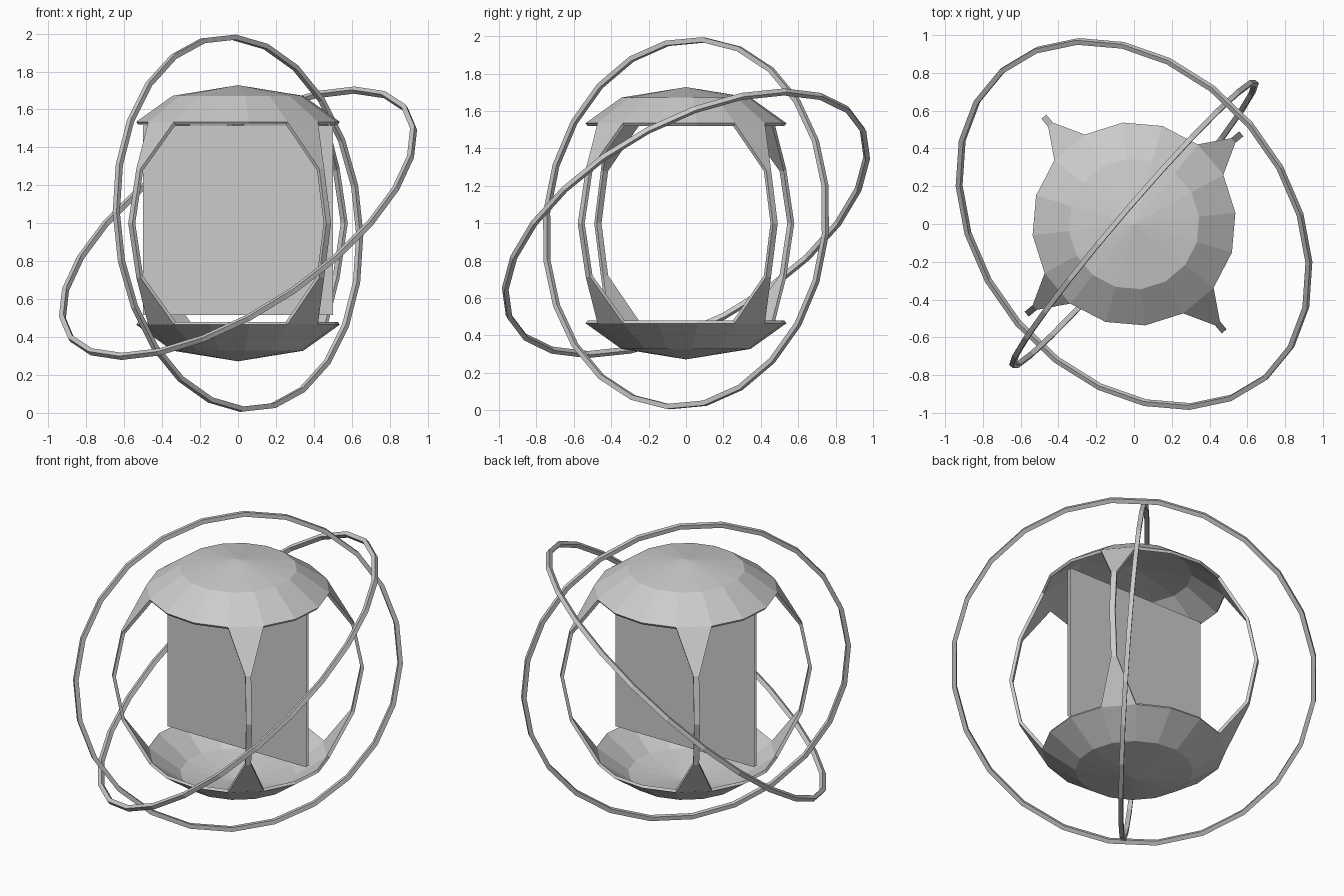
import bpy, bmesh, math
from mathutils import Vector, Matrix

if "Cube" in bpy.data.objects:
    bpy.data.objects.remove(bpy.data.objects["Cube"])

CENTRE = Vector((0, 0, 1))
SIDES = 16
TURN = math.radians(6.3)          # rotation of the cap's corners
STEP = 2 * math.pi / SIDES


def polar(r, a, z):
    return Vector((r * math.cos(a), r * math.sin(a), z))


def make_object(name, bm, shell=0.0):
    mesh = bpy.data.meshes.new(name)
    bm.to_mesh(mesh)
    bm.free()
    ob = bpy.data.objects.new(name, mesh)
    ob.location = CENTRE
    bpy.context.collection.objects.link(ob)
    if shell:
        # mirror top half to bottom half, then thicken inward
        mir = ob.modifiers.new("mirror", 'MIRROR')
        mir.use_axis = (False, False, True)
        sol = ob.modifiers.new("thickness", 'SOLIDIFY')
        sol.thickness = shell
        sol.offset = -1
    return ob


# domed caps, top and bottom
bm = bmesh.new()
apex = bm.verts.new((0, 0, 0.728))
rows = [[bm.verts.new(polar(r, TURN + i * STEP, z)) for i in range(SIDES)]
        for r, z in ((0.347, 0.672), (0.54, 0.535))]
for i in range(SIDES):
    j = (i + 1) % SIDES
    bm.faces.new((apex, rows[0][i], rows[0][j]))
    bm.faces.new((rows[0][i], rows[1][i], rows[1][j], rows[0][j]))
make_object("end_caps", bm, 0.018)

# four ribs, each flaring out to one side of the cap rim
bm = bmesh.new()
profile = ((0.54 * math.cos(STEP / 2), 0.535, 0.54 * math.sin(STEP / 2)),
           (0.686, 0.287, 0.017), (0.742, 0.0, 0.017))
for k in range(4):
    a = TURN + 1.5 * STEP + k * math.pi / 2
    side = polar(1, a + math.pi / 2, 0)
    pairs = [(bm.verts.new(polar(r, a, z) - side * w),
              bm.verts.new(polar(r, a, z) + side * w)) for r, z, w in profile]
    for (a0, a1), (b0, b1) in zip(pairs, pairs[1:]):
        bm.faces.new((a0, b0, b1, a1))
make_object("ribs", bm, 0.02)

# central panel: a front and a back sheet
bm = bmesh.new()
for s in (-1, 1):
    bm.faces.new([bm.verts.new((s * x, s * 0.01, z + 0.015)) for x, z in
                  ((0.5, -0.5), (-0.5, -0.5), (-0.5, 0.5), (0.5, 0.5))][::-1])
make_object("centre_panel", bm)


# orbiting rings
def ring(name, radius, heading, lean, phase):
    u = polar(1, heading, 0)
    out = polar(1, heading + math.pi / 2, 0)
    v = out * math.cos(lean) + Vector((0, 0, math.sin(lean)))
    n = u.cross(v)
    bm = bmesh.new()
    loops = []
    for i in range(24):
        t = phase + i * math.tau / 24
        d = u * math.cos(t) + v * math.sin(t)
        loops.append([bm.verts.new(d * (radius + 0.019 * math.cos(q)) + n * 0.019 * math.sin(q))
                      for q in [math.pi / 4 + m * math.pi / 2 for m in range(4)]])
    for i in range(24):
        p, q = loops[i], loops[(i + 1) % 24]
        for m in range(4):
            k = (m + 1) % 4
            bm.faces.new((p[m], q[m], q[k], p[k]))
    bmesh.ops.recalc_face_normals(bm, faces=bm.faces)
    make_object(name, bm)


ring("upright_ring", 0.985, math.radians(49.5), math.radians(85.5), math.radians(-3.4))
ring("tilted_ring", 1.07, math.radians(-49.4), math.radians(41), 0)
